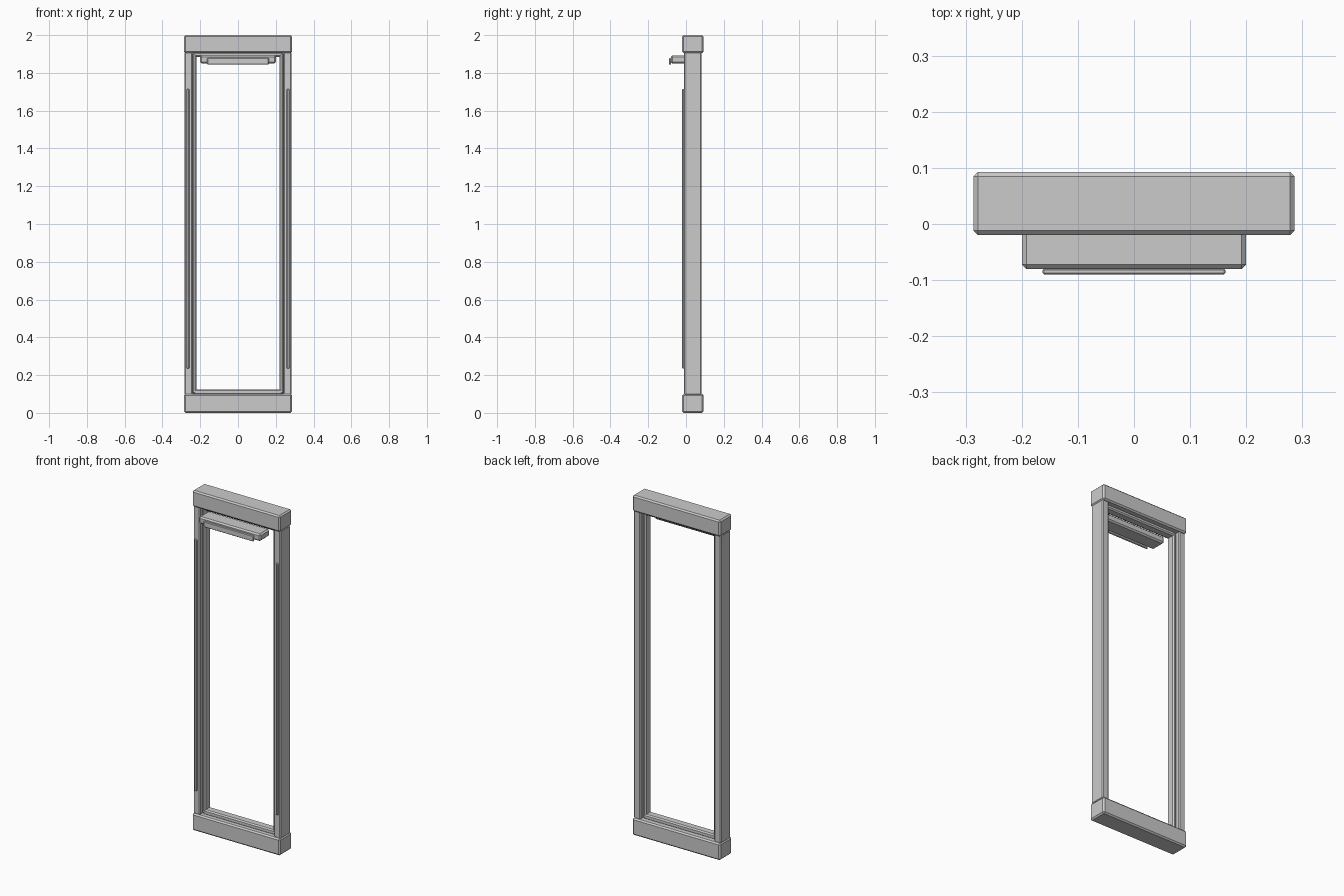
import bpy

if "Cube" in bpy.data.objects:
    bpy.data.objects.remove(bpy.data.objects["Cube"])


def box(name, x, y, z, bevel):
    """Chamfered box from (min, max) pairs."""
    bpy.ops.mesh.primitive_cube_add(size=1, location=[(a + b) / 2 for a, b in (x, y, z)])
    ob = bpy.context.object
    ob.name = name
    ob.scale = [b - a for a, b in (x, y, z)]
    bpy.ops.object.transform_apply(location=False, rotation=False, scale=True)
    mod = ob.modifiers.new("chamfer", 'BEVEL')
    mod.width = bevel
    mod.segments = 1
    return ob


# Top and bottom rails
box("top_rail", (-0.286, 0.286), (-0.02, 0.093), (1.905, 2.0), 0.008)
box("bottom_rail", (-0.286, 0.286), (-0.02, 0.093), (0.0, 0.10), 0.008)

# Uprights, inner side lips and front trim strips
for side, s in (("left", -1), ("right", 1)):
    def span(a, b):
        return tuple(sorted((s * a, s * b)))
    box(side + "_upright", span(0.24, 0.284), (-0.01, 0.082), (0.095, 1.91), 0.006)
    box(side + "_inner_lip", span(0.22, 0.243), (0.01, 0.06), (0.10, 1.905), 0.007)
    box(side + "_trim_strip", span(0.258, 0.272), (-0.02, -0.005), (0.235, 1.715), 0.003)

# Inner lips across top and bottom
box("top_inner_lip", (-0.235, 0.235), (0.01, 0.06), (1.885, 1.91), 0.007)
box("bottom_inner_lip", (-0.235, 0.235), (0.01, 0.06), (0.095, 0.125), 0.007)

# Lamp bar with its light strip
box("lamp_bar", (-0.2, 0.2), (-0.08, 0.01), (1.85, 1.892), 0.008)
box("lamp_strip", (-0.163, 0.163), (-0.09, -0.079), (1.844, 1.878), 0.003)
